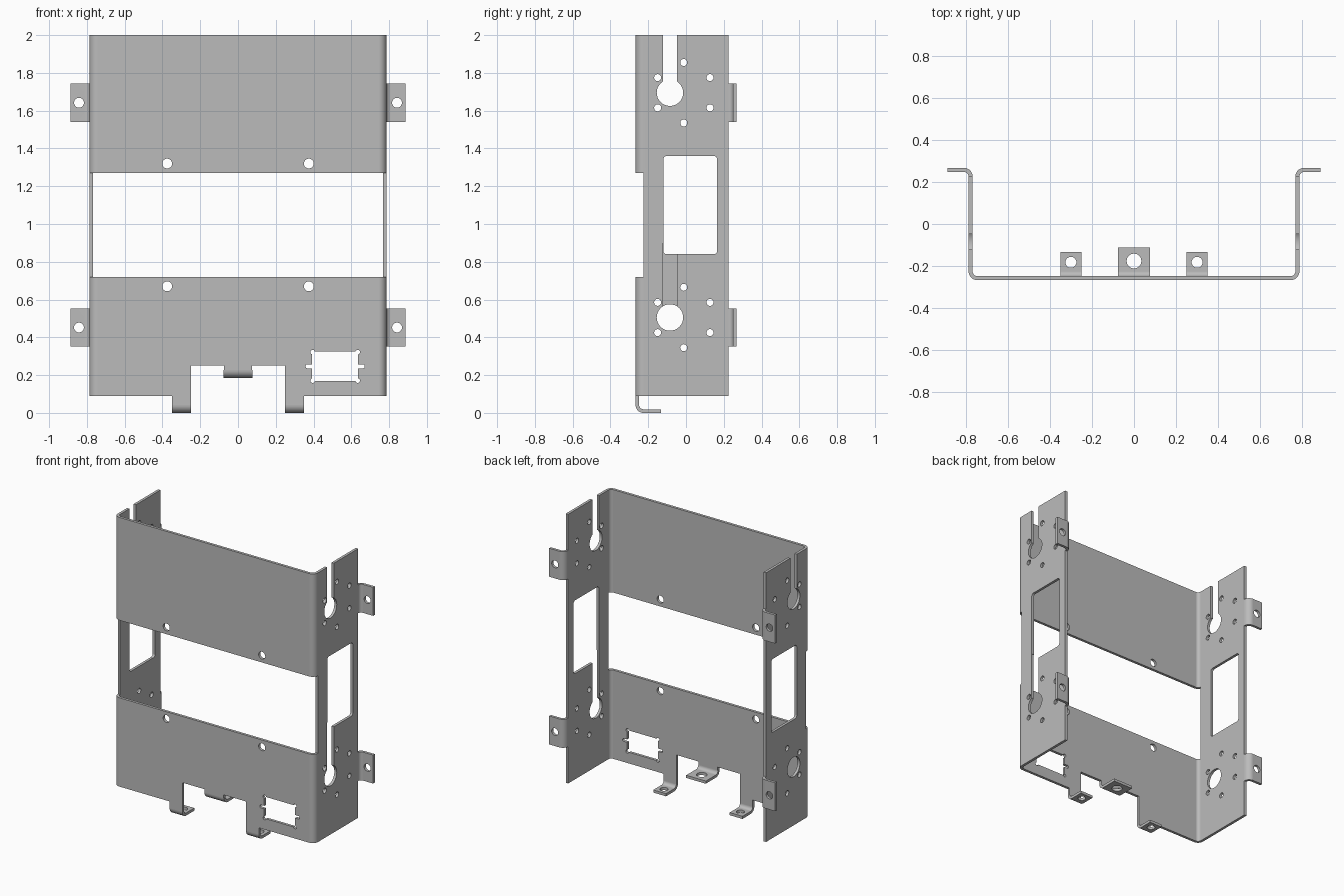
import bpy, bmesh
from math import sin, cos, radians

cube = bpy.data.objects.get("Cube")
if cube:
    bpy.data.objects.remove(cube, do_unlink=True)

steel = bpy.data.materials.new("grey_sheet_metal")
steel.use_nodes = True
GREY = (0.5, 0.5, 0.5, 1)
steel.diffuse_color = GREY
steel.node_tree.nodes["Principled BSDF"].inputs["Base Color"].default_value = GREY

W, D = 0.786, 0.267          # half width, half depth
T, R = 0.019, 0.042          # sheet thickness, outer bend radius
RI = R - T
BEND = D - R                 # where the bends begin


def arc(u, v, r, a0, a1, n=10):
    angles = [radians(a0 + (a1 - a0) * i / n) for i in range(n + 1)]
    return [(u + r * cos(a), v + r * sin(a)) for a in angles]


def circle(u, v, r):
    return arc(u, v, r, 0, 360, 32)[:-1]


def rect(u0, u1, v0, v1, r=0):
    if not r:
        return [(u0, v0), (u1, v0), (u1, v1), (u0, v1)]
    return (arc(u0 + r, v0 + r, r, 180, 270, 5) + arc(u1 - r, v0 + r, r, 270, 360, 5)
            + arc(u1 - r, v1 - r, r, 0, 90, 5) + arc(u0 + r, v1 - r, r, 90, 180, 5))


def prism(name, outline, axis, lo, hi):
    """Extrude an outline along an axis between two positions."""
    place = {"x": lambda u, v, w: (w, u, v),
             "y": lambda u, v, w: (u, w, v),
             "z": lambda u, v, w: (u, v, w)}[axis]
    bm = bmesh.new()
    a = [bm.verts.new(place(u, v, lo)) for u, v in outline]
    b = [bm.verts.new(place(u, v, hi)) for u, v in outline]
    n = len(a)
    bm.faces.new(a)
    bm.faces.new(b[::-1])
    for i in range(n):
        bm.faces.new((a[i], a[(i + 1) % n], b[(i + 1) % n], b[i]))
    bmesh.ops.recalc_face_normals(bm, faces=bm.faces)
    mesh = bpy.data.meshes.new(name)
    bm.to_mesh(mesh)
    bm.free()
    mesh.materials.append(steel)
    obj = bpy.data.objects.new(name, mesh)
    bpy.context.collection.objects.link(obj)
    return obj


def finish(obj, cuts):
    """Cut the openings, bake the result and smooth the bends."""
    cutters = [prism("cutter", *c) for c in cuts]
    for c in cutters:
        c.hide_render = True
        mod = obj.modifiers.new("cut", "BOOLEAN")
        mod.operation = "DIFFERENCE"
        mod.solver = "EXACT"
        mod.object = c
    graph = bpy.context.evaluated_depsgraph_get()
    baked = bpy.data.meshes.new_from_object(obj.evaluated_get(graph))
    obj.modifiers.clear()
    obj.data = baked
    for c in cutters:
        bpy.data.objects.remove(c, do_unlink=True)
    bpy.ops.object.select_all(action="DESELECT")
    obj.select_set(True)
    bpy.context.view_layer.objects.active = obj
    bpy.ops.object.shade_smooth_by_angle(angle=radians(30))
    obj.modifiers.new("flat_panels", "WEIGHTED_NORMAL").keep_sharp = True


def hook(u, v, end, su=1, sv=1):
    """Bent strip: quarter bend around (u, v), then a flat lip to u = end."""
    length = (end - u) * su
    pts = (arc(0, 0, R, 180, 270) + [(length, -R), (length, -RI)]
           + arc(0, 0, RI, 270, 180))
    return [(u + su * p, v + sv * q) for p, q in pts]


# Folded channel: front panel with two side walls
cx = W - R
channel = prism("folded_channel",
                [(-W, BEND)] + arc(-cx, -BEND, R, 180, 270) + arc(cx, -BEND, R, 270, 360)
                + [(W, BEND), (W - T, BEND)] + arc(cx, -BEND, RI, 360, 270)
                + arc(-cx, -BEND, RI, 270, 180) + [(-W + T, BEND)], "z", R, 2)

FRONT = ("y", -0.3, -0.2)
SIDES = ("x", -1, 1)
cuts = []

# Lower edge, with the legs and centre tab left standing
for s in (-1, 1):
    x0, x1 = sorted((s * 0.35, s))
    cuts.append((rect(x0, x1, -0.1, 0.09), "y", -0.5, 0.5))
    x0, x1 = sorted((s * 0.075, s * 0.25))
    cuts.append((rect(x0, x1, -0.1, 0.25), *FRONT))
cuts.append((rect(-0.08, 0.08, -0.1, 0.185 + R), *FRONT))

# Wide opening across the front and its corners
cuts.append((rect(-1, 1, 0.72, 1.27), "y", -0.5, -BEND))

# Front screw holes
for x in (-0.375, 0.375):
    for z in (0.67, 1.32):
        cuts.append((circle(x, z, 0.026), *FRONT))

# Socket opening with relieved corners and side notches
cuts.append((rect(0.393, 0.636, 0.169, 0.324), *FRONT))
cuts.append((rect(0.358, 0.671, 0.236, 0.257, 0.009), *FRONT))
for x in (0.395, 0.634):
    for z in (0.171, 0.322):
        cuts.append((circle(x, z, 0.012), *FRONT))

# Side windows
cuts.append((rect(-0.12, 0.165, 0.84, 1.36, 0.018), *SIDES))

# Motor mounts: shaft hole ringed by six screw holes
for z in (0.505, 1.695):
    cuts.append((circle(-0.085, z, 0.07), *SIDES))
    for y, dz in ((-0.012, 0.16), (-0.15, 0.08), (0.127, 0.08)):
        for s in (-1, 1):
            cuts.append((circle(y, z + s * dz, 0.0185), *SIDES))

# Shaft slots: upper on both walls, lower on the left wall only
cuts.append((rect(-0.122, -0.048, 1.7, 2.1), *SIDES))
cuts.append((rect(-0.122, -0.048, 0.51, 0.9), "x", 0.7, 0.9))
finish(channel, cuts)

# Bent feet and centre tab along the lower edge
for name, x, half, z, end, hy, hr in (
        ("left_foot", 0.3, 0.05, 0, -0.133, -0.182, 0.026),
        ("right_foot", -0.3, 0.05, 0, -0.133, -0.182, 0.026),
        ("centre_tab", 0, 0.077, 0.185, -0.112, -0.176, 0.035)):
    tab = prism(name, hook(-BEND, z + R, end), "x", x - half, x + half)
    finish(tab, [(circle(x, hy, hr), "z", z - 0.1, z + 0.1)])

# Mounting ears bent outward from the rear edges
for side, s in (("left", 1), ("right", -1)):
    for level, z in (("lower", 0.452), ("upper", 1.642)):
        ear = prism(f"{side}_{level}_ear",
                    hook(s * (W - T + R), BEND, s * 0.887, s, -1),
                    "z", z - 0.101, z + 0.101)
        finish(ear, [(circle(s * 0.842, z, 0.026), "y", 0.2, 0.3)])
